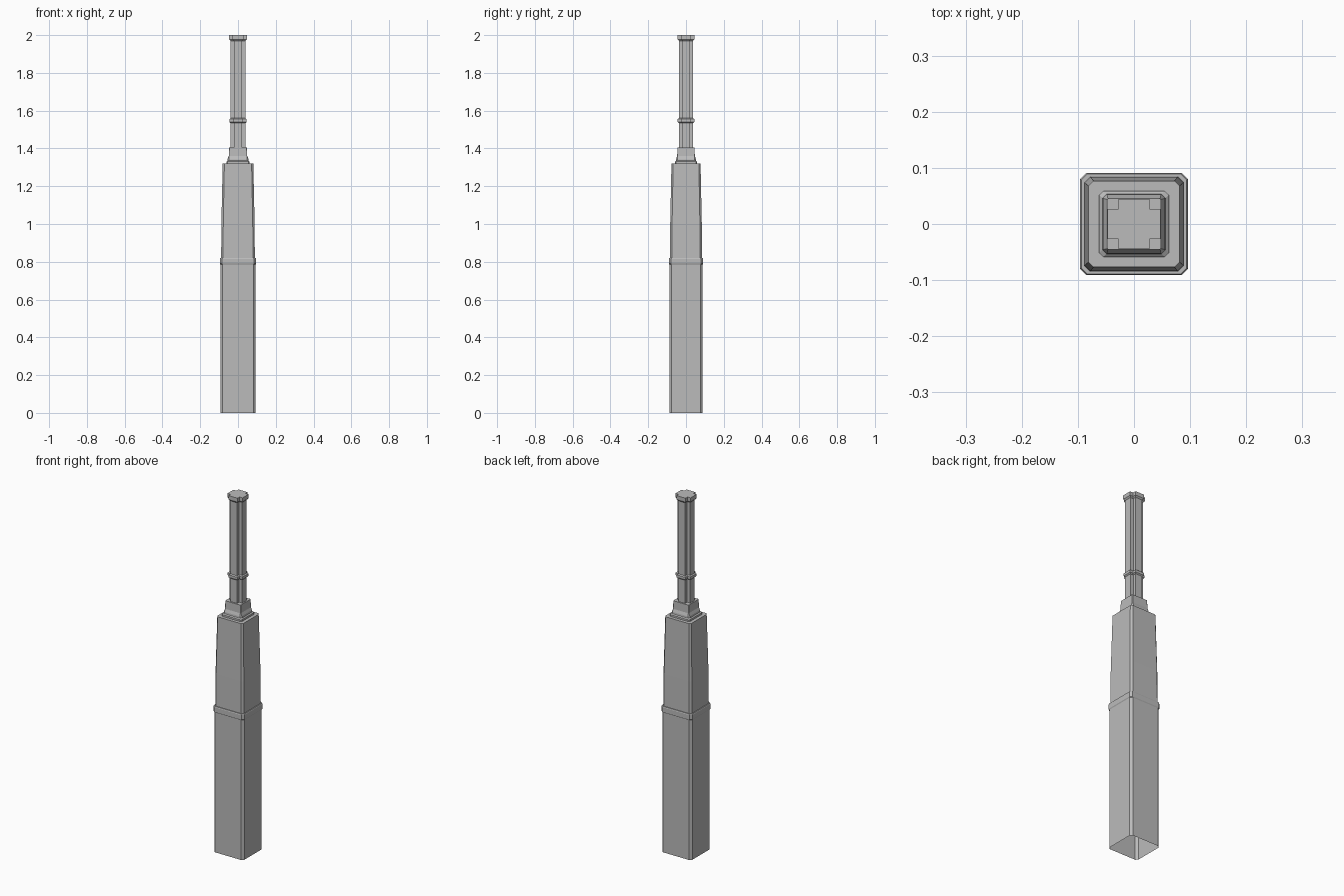
import bpy
import bmesh

cube = bpy.data.objects.get("Cube")
if cube:
    bpy.data.objects.remove(cube, do_unlink=True)

stone = bpy.data.materials.new("grey_stone")
stone.use_nodes = True
GREY = (0.5, 0.5, 0.5, 1)
stone.diffuse_color = GREY
stone.node_tree.nodes["Principled BSDF"].inputs["Base Color"].default_value = GREY

DEPTH = 0.95  # the plan is slightly shallower than it is wide


def chamfered(half, cut):
    """Rectangle outline with cut corners, counter-clockwise."""
    x, y = half, half * DEPTH
    return [(x, -y + cut), (x, y - cut), (x - cut, y), (-x + cut, y),
            (-x, y - cut), (-x, -y + cut), (-x + cut, -y), (x - cut, -y)]


def cross(half, arm):
    """Square outline with notched corners, counter-clockwise."""
    x, y, a, b = half, half * DEPTH, arm, arm * DEPTH
    return [(x, -b), (x, b), (a, b), (a, y), (-a, y), (-a, b),
            (-x, b), (-x, -b), (-a, -b), (-a, -y), (a, -y), (a, -b)]


def loft(name, outline, sections, cap_top=False):
    """Skin a stack of (height, half width, detail) sections."""
    bm = bmesh.new()
    rings = [[bm.verts.new((x, y, z)) for x, y in outline(half, detail)]
             for z, half, detail in sections]
    for low, high in zip(rings, rings[1:]):
        n = len(low)
        for i in range(n):
            j = (i + 1) % n
            bm.faces.new((low[i], low[j], high[j], high[i]))
    if cap_top:
        bm.faces.new(rings[-1])
    mesh = bpy.data.meshes.new(name)
    bm.to_mesh(mesh)
    bm.free()
    mesh.materials.append(stone)
    obj = bpy.data.objects.new(name, mesh)
    bpy.context.collection.objects.link(obj)


# Hollow lower block, open underneath, with a thin collar and ledge
loft("lower_block", chamfered, [
    (0, 0.093, 0.011), (0.785, 0.093, 0.011), (0.79, 0.096, 0.011),
    (0.815, 0.096, 0.011), (0.82, 0.094, 0.011), (0.82, 0.089, 0.010)])

# Upper block: straight, then gently tapering to its ledge
loft("upper_block", chamfered, [
    (0.82, 0.089, 0.010), (1.0, 0.088, 0.010),
    (1.32, 0.081, 0.009), (1.32, 0.062, 0.007)])

# Stepped pedestal below the shaft
loft("pedestal", chamfered, [
    (1.32, 0.062, 0.007), (1.33, 0.062, 0.007), (1.335, 0.056, 0.007),
    (1.345, 0.055, 0.007), (1.36, 0.049, 0.002),
    (1.405, 0.048, 0.002)], cap_top=True)

# Notched shaft with a band and a flared cap
loft("shaft", cross, [
    (1.405, 0.04, 0.021), (1.535, 0.04, 0.021), (1.541, 0.046, 0.027),
    (1.555, 0.046, 0.027), (1.56, 0.04, 0.021), (1.97, 0.04, 0.021),
    (1.978, 0.047, 0.028), (2.0, 0.047, 0.028)], cap_top=True)
